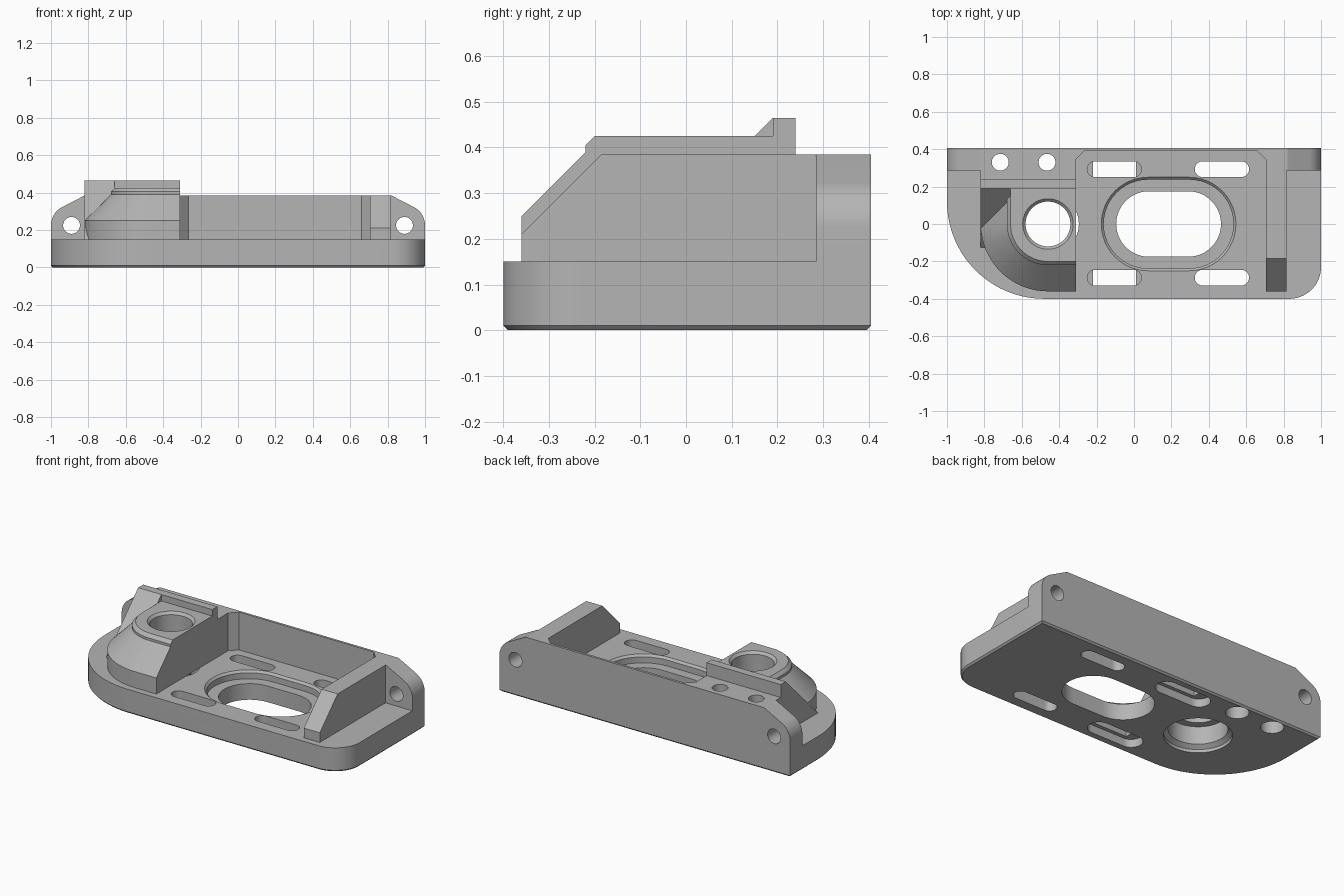
import bpy, bmesh, math

if "Cube" in bpy.data.objects:
    bpy.data.objects.remove(bpy.data.objects["Cube"], do_unlink=True)

grey = bpy.data.materials.new("machined_grey")
grey.use_nodes = True
grey.diffuse_color = (0.46, 0.46, 0.46, 1)
grey.node_tree.nodes["Principled BSDF"].inputs["Base Color"].default_value = (0.46, 0.46, 0.46, 1)


def loft(name, rings):
    """Closed solid through rings of equal point count."""
    bm = bmesh.new()
    vs = [[bm.verts.new(p) for p in ring] for ring in rings]
    n = len(vs[0])
    for a, b in zip(vs, vs[1:]):
        for i in range(n):
            j = (i + 1) % n
            bm.faces.new((a[i], a[j], b[j], b[i]))
    bm.faces.new(vs[0][::-1])
    bm.faces.new(vs[-1])
    bmesh.ops.recalc_face_normals(bm, faces=bm.faces[:])
    mesh = bpy.data.meshes.new(name)
    bm.to_mesh(mesh)
    bm.free()
    mesh.materials.append(grey)
    ob = bpy.data.objects.new(name, mesh)
    bpy.context.collection.objects.link(ob)
    return ob


def rounded(x0, x1, y0, y1, radii, z, seg=20):
    """Rectangle outline; radii run front-left, front-right, back-right, back-left."""
    corners = ((x0, y0, 1, 1), (x1, y0, -1, 1), (x1, y1, -1, -1), (x0, y1, 1, -1))
    pts = []
    for k, ((x, y, sx, sy), r) in enumerate(zip(corners, radii)):
        if r == 0:
            pts.append((x, y, z))
            continue
        for i in range(seg + 1):
            a = math.pi + math.pi / 2 * (k + i / seg)
            pts.append((x + sx * r + r * math.cos(a), y + sy * r + r * math.sin(a), z))
    return pts


def box(name, x0, x1, y0, y1, z0, z1):
    return loft(name, [rounded(x0, x1, y0, y1, (0,) * 4, z) for z in (z0, z1)])


def extrude_x(name, profile, x0, x1):
    return loft(name, [[(x, y, z) for y, z in profile] for x in (x0, x1)])


def slot(name, cx, cy, half, levels):
    """Stadium-shaped solid; levels are (z, radius), half is the straight half length."""
    rings = []
    for z, r in levels:
        ring = []
        for i in range(50):
            side, step = divmod(i, 25)
            a = -math.pi / 2 + math.pi * (side + step / 24)
            ring.append((cx + (half if side == 0 else -half) + r * math.cos(a),
                         cy + r * math.sin(a), z))
        rings.append(ring)
    return loft(name, rings)


def turned(name, cx, cy, levels, n=64):
    """Round solid about a vertical axis; levels are (z, radius)."""
    turn = [2 * math.pi * i / n for i in range(n)]
    return loft(name, [[(cx + r * math.cos(a), cy + r * math.sin(a), z) for a in turn]
                       for z, r in levels])


def combine(target, tool, operation):
    mod = target.modifiers.new("combine", 'BOOLEAN')
    mod.operation = operation
    mod.solver = 'EXACT'
    mod.object = tool
    bpy.ops.object.select_all(action='DESELECT')
    bpy.context.view_layer.objects.active = target
    target.select_set(True)
    bpy.ops.object.modifier_apply(modifier=mod.name)
    bpy.data.objects.remove(tool, do_unlink=True)


# Base plate with one large and one small front corner, chamfered underneath
body = loft("bracket_body", [
    rounded(-1 + c, 1 - c, -0.4 + c, 0.405 - c, (0.52 - c, 0.17 - c, 0, 0), z)
    for z, c in ((0, 0.01), (0.01, 0), (0.15, 0))])

# Back wall with rounded shoulders around the end holes
ARC = [math.radians(63) * i / 12 for i in range(13)]
shoulder = [(0.89 + 0.11 * math.cos(a), 0.225 + 0.11 * math.sin(a)) for a in ARC]
half_top = [(1, 0.05)] + shoulder + [(0.82, 0.385)]
outline = half_top + [(-x, z) for x, z in reversed(half_top)]
wall = loft("back_wall", [[(x, y, z) for x, z in outline] for y in (0.285, 0.405)])
combine(body, wall, 'UNION')

# Solid behind the boss, joined to the wall
combine(body, box("boss_back", -0.82, -0.31, 0.22, 0.3, 0.1, 0.385), 'UNION')

# Pocket that thins the middle of the wall
pocket = loft("pocket", [rounded(-0.31, 0.705, -0.5, 0.39, (0, 0, 0.045, 0.045), z, 1)
                         for z in (0.15, 0.6)])
combine(body, pocket, 'DIFFERENCE')

# Boss with a conical outer corner
boss = loft("boss", [rounded(-0.46 - r, -0.31, -r, 0.23, (r, 0, 0, 0), z)
                     for z, r in ((0.1, 0.36), (0.25, 0.36), (0.39, 0.22),
                                  (0.405, 0.22), (0.425, 0.2))])
combine(body, boss, 'UNION')

# Ridge behind the boss and its sloping gusset
combine(body, box("ridge", -0.82, -0.31, 0.19, 0.24, 0.1, 0.465), 'UNION')
gusset = extrude_x("gusset", [(0.21, 0.12), (-0.155, 0.12), (0.19, 0.465), (0.21, 0.465)],
                   -0.82, -0.66)
combine(body, gusset, 'UNION')

# Side rib with a sloping nose
rib = extrude_x("side_rib", [(-0.36, 0.1), (-0.36, 0.21), (-0.185, 0.385),
                             (0.3, 0.385), (0.3, 0.1)], 0.705, 0.815)
combine(body, rib, 'UNION')

# Central opening with a recessed, chamfered rim
cutters = [
    slot("opening", 0.185, 0, 0.105, ((-0.1, 0.175), (0.2, 0.175))),
    slot("opening_recess", 0.185, 0, 0.11, ((0.1, 0.237), (0.137, 0.237), (0.15, 0.25),
                                            (0.2, 0.25))),
]

# Mounting slots: plain on one side, stepped beside the boss
for y in (-0.287, 0.293):
    cutters += [
        slot("plain_slot", 0.47, y, 0.103, ((-0.1, 0.042), (0.2, 0.042))),
        slot("slot_top", -0.105, y, 0.103, ((0.1, 0.042), (0.2, 0.042))),
        box("slot_window", -0.22, 0.012, y - 0.042, y + 0.042, 0.03, 0.12),
        slot("slot_underside", -0.105, y, 0.115, ((-0.1, 0.065), (0.05, 0.065))),
    ]

# Boss bore and the two small vertical holes, wider underneath
cutters.append(turned("bore", -0.46, 0, (
    (-0.05, 0.19), (0.02, 0.19), (0.04, 0.165), (0.15, 0.165), (0.15, 0.12),
    (0.41, 0.12), (0.425, 0.135), (0.5, 0.135))))
for x in (-0.715, -0.465):
    cutters.append(turned("wall_hole", x, 0.33, (
        (-0.05, 0.065), (0.1, 0.065), (0.1, 0.045), (0.5, 0.045)), 40))

# Horizontal holes through the wall ends
for x in (-0.89, 0.89):
    ring = [2 * math.pi * i / 40 for i in range(40)]
    cutters.append(loft("end_hole", [
        [(x + 0.045 * math.cos(a), y, 0.225 + 0.045 * math.sin(a)) for a in ring]
        for y in (0.2, 0.5)]))

for cutter in cutters:
    cutter.hide_render = True
    combine(body, cutter, 'DIFFERENCE')

bpy.ops.object.select_all(action='DESELECT')
body.select_set(True)
bpy.context.view_layer.objects.active = body
bpy.ops.object.shade_smooth_by_angle(angle=math.radians(25))
